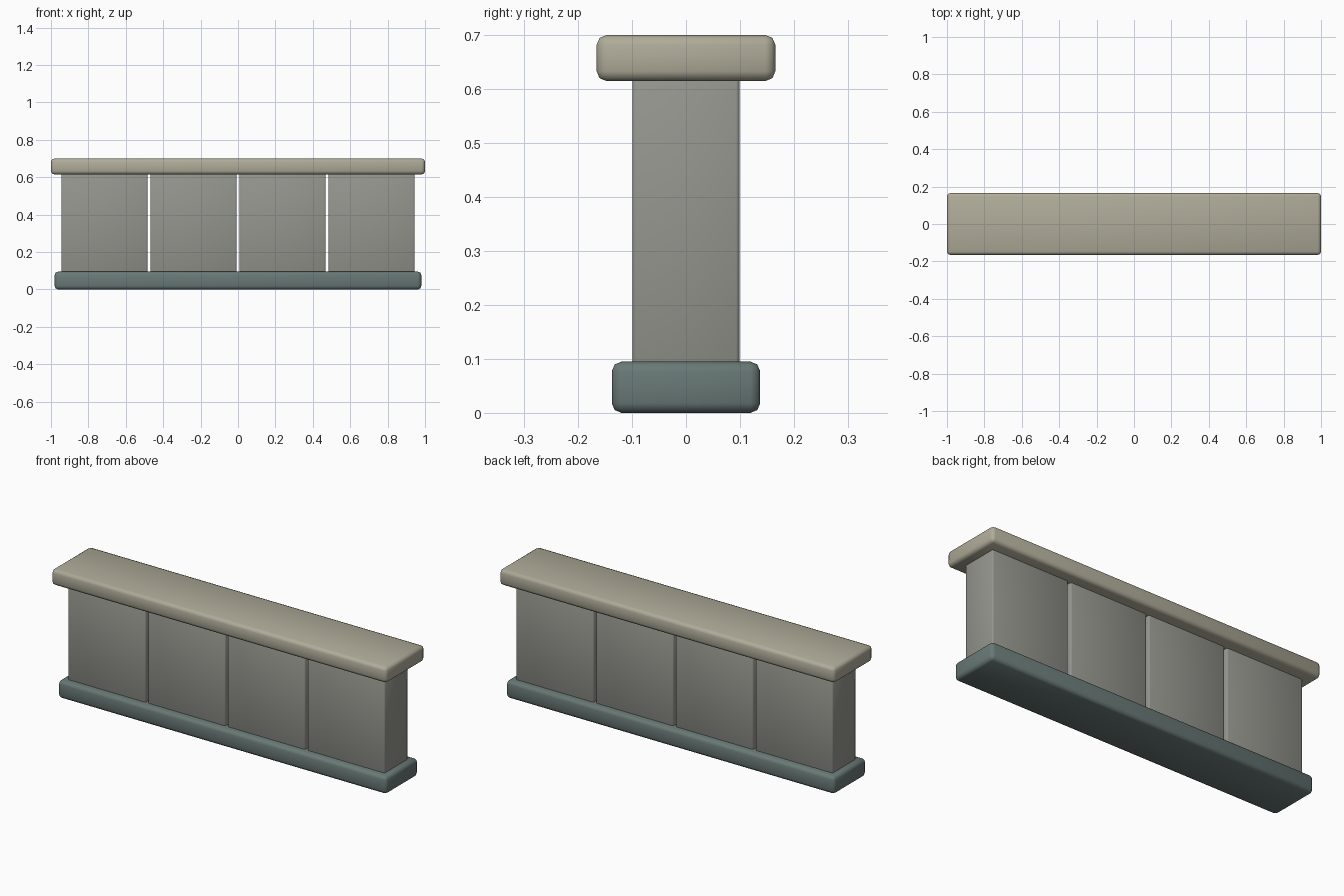
import bpy
import math

if "Cube" in bpy.data.objects:
    bpy.data.objects.remove(bpy.data.objects["Cube"])


def material(name, rgb):
    mat = bpy.data.materials.new(name)
    mat.diffuse_color = (*rgb, 1)
    mat.use_nodes = True
    mat.node_tree.nodes["Principled BSDF"].inputs["Base Color"].default_value = mat.diffuse_color
    return mat


def rounded_box(name, x, size, z0, z1, bevel, mat):
    bpy.ops.mesh.primitive_cube_add(size=1, location=(x, 0, (z0 + z1) / 2))
    ob = bpy.context.object
    ob.name = name
    ob.scale = (size[0], size[1], z1 - z0)
    bpy.ops.object.transform_apply(location=False, rotation=False, scale=True)
    mod = ob.modifiers.new("Rounded edges", 'BEVEL')
    mod.width = bevel
    mod.segments = 2
    bpy.ops.object.modifier_apply(modifier=mod.name)
    bpy.ops.object.shade_smooth_by_angle(angle=math.radians(50))
    ob.data.materials.append(mat)
    return ob


cap_mat = material("pale_stone", (0.43, 0.41, 0.32))
block_mat = material("grey_stone", (0.30, 0.305, 0.27))
base_mat = material("dark_stone", (0.14, 0.19, 0.18))

# Footing and coping slabs
rounded_box("base", 0, (1.96, 0.275), 0, 0.095, 0.018, base_mat)
rounded_box("coping", 0, (2.0, 0.331), 0.615, 0.70, 0.018, cap_mat)

# Four wall blocks with open joints, tucked into both slabs
pitch, width = 0.476, 0.461
for i in range(4):
    rounded_box(f"wall_block_{i + 1}", (i - 1.5) * pitch, (width, 0.199),
                0.087, 0.623, 0.007, block_mat)
